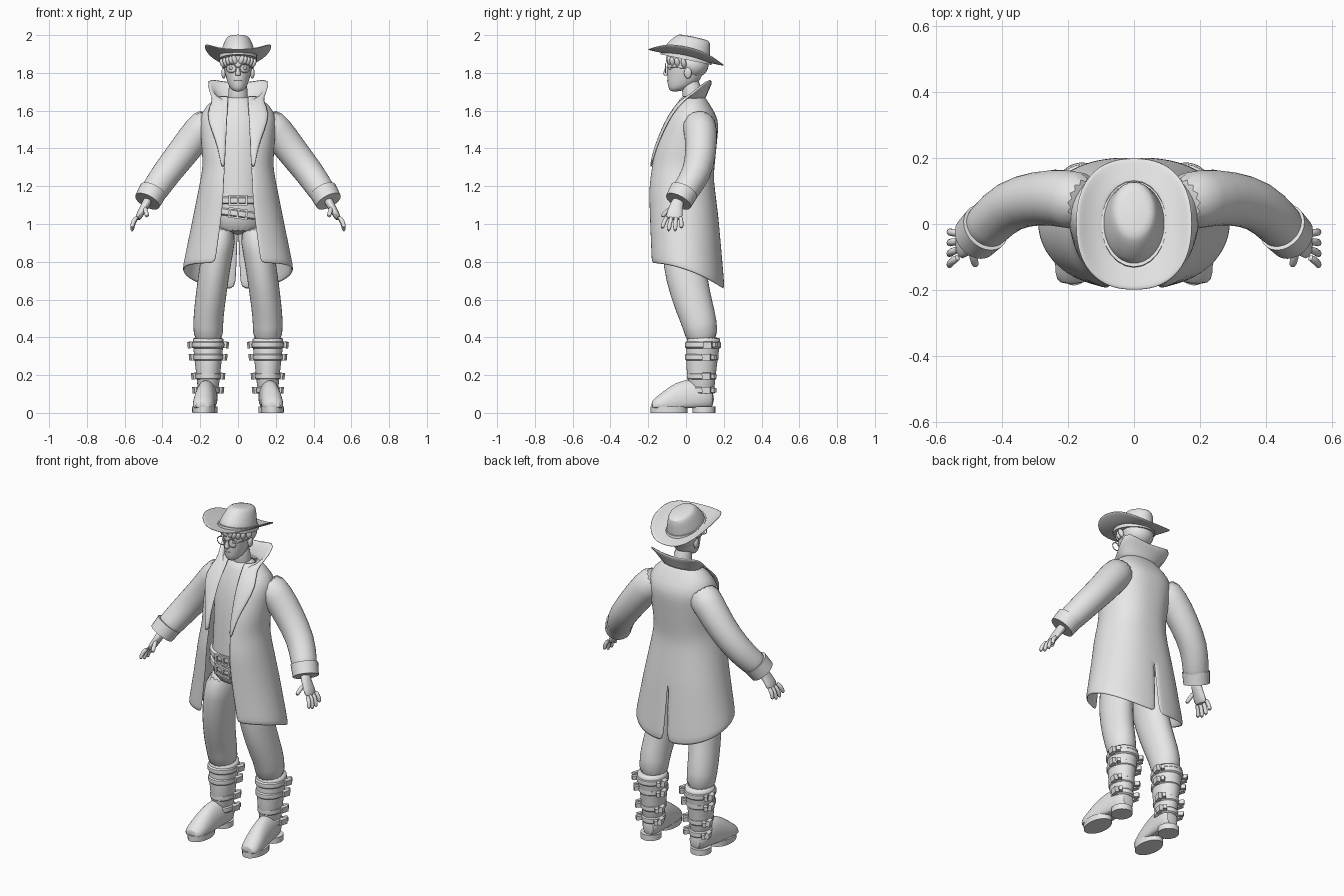
import bpy, bmesh
from math import sin, cos, asin, pi, copysign, radians
from mathutils import Vector, Matrix, Euler

cube = bpy.data.objects.get("Cube")
if cube:
    bpy.data.objects.remove(cube)

GREY = (.8, .8, .8, 1)
grey = bpy.data.materials.new("plain_grey")
grey.use_nodes = True
grey.diffuse_color = GREY
grey.node_tree.nodes["Principled BSDF"].inputs["Base Color"].default_value = GREY


def add(name, bm, mirror=False, sub=0, thick=0):
    """Turn a bmesh into a shaded object with its modifiers."""
    bmesh.ops.recalc_face_normals(bm, faces=bm.faces)
    mesh = bpy.data.meshes.new(name)
    bm.to_mesh(mesh)
    bm.free()
    mesh.materials.append(grey)
    ob = bpy.data.objects.new(name, mesh)
    bpy.context.collection.objects.link(ob)
    if mirror:
        ob.modifiers.new("mirror", "MIRROR")
    if thick:
        shell = ob.modifiers.new("thickness", "SOLIDIFY")
        shell.thickness, shell.offset = thick, 0
    if sub:
        smooth = ob.modifiers.new("smooth", "SUBSURF")
        smooth.levels = smooth.render_levels = sub
    bpy.ops.object.select_all(action="DESELECT")
    ob.select_set(True)
    bpy.context.view_layer.objects.active = ob
    bpy.ops.object.shade_smooth_by_angle(angle=radians(50))
    return ob


def sheet(name, rows, closed=False, caps=False, **options):
    """Skin a grid of points."""
    bm = bmesh.new()
    grid = [[bm.verts.new(point) for point in row] for row in rows]
    count = len(grid[0])
    for lower, upper in zip(grid, grid[1:]):
        for i in range(count if closed else count - 1):
            j = (i + 1) % count
            bm.faces.new((lower[i], lower[j], upper[j], upper[i]))
    if caps:
        bm.faces.new(grid[0])
        bm.faces.new(grid[-1])
    return add(name, bm, **options)


def ellipse(center, across, along, count):
    turns = [2 * pi * i / count for i in range(count)]
    return [Vector(center) + across * cos(a) + along * sin(a) for a in turns]


def stack(name, levels, x=0, shear=0, sub=1, **options):
    """Level ellipses given as (y, z, half width, half depth)."""
    rows = []
    for y, z, width, depth in levels:
        ring = ellipse((x, y, z), Vector((width, 0, 0)), Vector((0, depth, 0)), 24)
        for point in ring:
            point.z += shear * point.y
        rows.append(ring)
    return sheet(name, rows, closed=True, caps=True, sub=sub, **options)


def band(name, y, z, width, depth, half, **options):
    """A strap around a limb, with soft edges."""
    edge = half * .85
    levels = [(y, z - half, width - .01, depth - .01), (y, z - edge, width, depth),
              (y, z + edge, width, depth), (y, z + half, width - .01, depth - .01)]
    return stack(name, levels, **options)


def tube(name, path, start, end, ref=(0, 1, 0), count=16, floor=0, sub=1, **options):
    """Ellipses across a path; the two radii blend from start to end."""
    points = [Vector(p) for p in path]
    last = len(points) - 1
    rows = []
    for k, point in enumerate(points):
        tangent = (points[min(k + 1, last)] - points[max(k - 1, 0)]).normalized()
        side = Vector(ref)
        side = (side - tangent * side.dot(tangent)).normalized()
        radii = Vector(start).lerp(Vector(end), k / last)
        rows.append(ellipse(point, side * radii.x, tangent.cross(side) * radii.y, count))
    return sheet(name, rows, closed=True, caps=True, sub=sub, **options)


def wire(name, path, radius, **options):
    return tube(name, path, (radius, radius), (radius, radius), count=8, **options)


def solid(name, place, size, turn=(0, 0, 0), ball=False, **options):
    bm = bmesh.new()
    matrix = Matrix.LocRotScale(Vector(place), Euler(turn), Vector(size))
    if ball:
        bmesh.ops.create_uvsphere(bm, u_segments=20, v_segments=12, radius=1, matrix=matrix)
    else:
        bmesh.ops.create_cube(bm, size=1, matrix=matrix)
    return add(name, bm, **options)


def blend(t, *keys):
    """Straight-line values between (position, value) keys."""
    for (a, u), (b, v) in zip(keys, keys[1:]):
        if t <= b:
            return u + (v - u) * (t - a) / (b - a)
    return keys[-1][1]


# Hat: curled brim and tilted crown with a band
def brim_point(turn, reach):
    c, s = cos(turn), sin(turn)
    x = copysign(abs(c) ** .85, c) * (.09 + .087 * reach)
    y = copysign(abs(s) ** .85, s) * (.12 + .081 * reach)
    return x, y, 1.883 - .21 * y + .058 * abs(x / .177) ** 2.6


brim = [[brim_point(pi * i / 20, k / 4) for i in range(40)] for k in range(5)]
sheet("hat_brim", brim, closed=True, thick=.008, sub=1)
stack("hat_crown", [(0, 1.87, .1, .13), (0, 1.9, .094, .125), (.02, 1.95, .08, .11),
                    (.04, 1.99, .065, .09), (.04, 2, .05, .07)], shear=-.21)
stack("hat_band", [(0, 1.87, .102, .135), (0, 1.9, .099, .13)], shear=-.21, sub=0)

# Head, hair and glasses
stack("head", [(-.06, 1.7, .02, .02), (-.035, 1.72, .045, .06), (-.01, 1.76, .06, .09),
               (0, 1.82, .075, .1), (0, 1.88, .08, .1), (.01, 1.93, .06, .08)])
stack("neck", [(.04, 1.6, .06, .055), (.035, 1.68, .05, .05), (.02, 1.78, .05, .055)])
stack("nose", [(-.105, 1.785, .015, .014), (-.108, 1.795, .014, .014), (-.1, 1.835, .007, .01)])
solid("lips", (0, -.09, 1.76), (.022, .01, .006), ball=True)
solid("ear", (.076, .01, 1.8), (.012, .02, .03), ball=True, mirror=True)
solid("eye", (.034, -.083, 1.825), (.014, .01, .008), ball=True, mirror=True)
solid("hair_back", (0, .035, 1.845), (.086, .085, .075), ball=True)
for i in range(5):
    solid("hair_lock", (.018 + .016 * i, -.092 + .005 * i * i, 1.868 - .004 * i),
          (.014, .014, .026), turn=(.2, .35, 0), ball=True, mirror=True)
rim = ellipse((.036, -.108, 1.825), Vector((.026, 0, 0)), Vector((0, 0, .024)), 20)
wire("glasses_rim", rim + rim[:1], .003, mirror=True)
wire("glasses_arm", [(.062, -.105, 1.83), (.083, .015, 1.825)], .003, ref=(0, 0, 1), mirror=True)
wire("glasses_bridge", [(-.01, -.108, 1.83), (.01, -.108, 1.83)], .003)

# Shirt and hips
stack("shirt", [(0, .94, .13, .11), (0, 1.05, .16, .13), (0, 1.2, .14, .12), (.015, 1.4, .15, .125),
                (.03, 1.55, .15, .11), (.035, 1.64, .1, .075), (.035, 1.68, .055, .055)])

# Belts with buckle frames
for z, tilt in ((1.125, 0), (1.055, .14)):
    belt = band("belt", 0, 0, .167, .138, .022)
    belt.location.z, belt.rotation_euler.y = z, tilt
    for step in (-1, 0, 1):
        shift = .045 * step
        solid("buckle_post", (shift, -.145, z - shift * tilt), (.01, .014, .054), turn=(0, tilt, 0))
        if step:
            solid("buckle_bar", (0, -.145, z + shift / 2), (.1, .014, .01), turn=(0, tilt, 0))


# Coat: half a shell from the front opening (share 0) to the back slit (share 1)
def coat_point(z, share):
    width = blend(z, (.75, .29), (1.3, .18), (1.6, .2), (1.68, .09))
    front = blend(z, (.75, -.19), (1.2, -.2), (1.4, -.17), (1.55, -.11), (1.68, -.02))
    back = blend(z, (.75, .2), (1.25, .14), (1.55, .17), (1.68, .09))
    opening = blend(z, (.75, .12), (1.1, .08), (1.68, .05))
    start = asin((opening / width) ** 1.25)
    turn = start + (pi - start) * share
    x = width * sin(turn) ** .8 if share < 1 else max(0, .95 - z) * .06
    y = (front + back) / 2 - (back - front) / 2 * cos(turn)
    if z < 1:  # the hem drops toward the back
        hem = .755 - .35 * y - .8 * y * y
        z = 1 - (1 - z) / .25 * (1 - hem)
    return Vector((x, y, z))


levels = [blend(k, (0, 1.68), (15, .75)) for k in range(16)]
sheet("coat", [[coat_point(z, i / 18) for i in range(19)] for z in levels],
      mirror=True, thick=.012, sub=1)

# Lapels rising into the flared standing collar
inner = [coat_point(1.3 + .09 * k, 0) for k in range(5)]
inner += [coat_point(1.66, k / 4) for k in range(1, 5)]
outer = [(.09, -.19, 1.3), (.105, -.16, 1.4), (.14, -.12, 1.49), (.175, -.07, 1.59), (.13, -.01, 1.655),
         (.15, .035, 1.69), (.172, .125, 1.775), (.1, .137, 1.76), (0, .135, 1.745)]
middle = [a.lerp(Vector(b), .5) + Vector((0, -.006, 0)) for a, b in zip(inner, outer)]
sheet("collar", [inner, middle, outer], mirror=True, thick=.013, sub=1)

# Sleeves and cuffs
tube("sleeve", [(.13, .06, 1.56), (.21, .08, 1.49), (.29, .08, 1.38), (.38, .06, 1.27),
                (.44, 0, 1.18), (.475, -.035, 1.13)], (.095, .095), (.068, .068), mirror=True)
tube("cuff", [(.45, -.01, 1.175), (.48, -.04, 1.12)], (.077, .075), (.073, .071),
     count=24, sub=0, mirror=True)

# Hands
tube("palm", [(.47, -.035, 1.14), (.49, -.05, 1.1), (.515, -.06, 1.06), (.535, -.065, 1.02)],
     (.03, .026), (.048, .016), mirror=True)
for spread in (-1.5, -.5, .5, 1.5):
    base = Vector((.53, -.064 + .024 * spread, 1.04))
    tip = Vector((.562, -.076 + .035 * spread, .95 + .015 * abs(spread)))
    knuckle = base.lerp(tip, .5) + Vector((.01, 0, .01))
    wire("finger", [base, knuckle, tip], .0125, mirror=True)
wire("thumb", [(.495, -.07, 1.09), (.487, -.105, 1.065), (.48, -.13, 1.035)], .013,
     ref=(1, 0, 0), mirror=True)

# Trousers
tube("trouser_leg", [(.08, 0, 1), (.11, -.01, .85), (.13, 0, .72), (.15, .04, .57), (.16, .075, .47),
                     (.155, .09, .36)], (.085, .13), (.08, .085), ref=(1, 0, 0), mirror=True)

# Boots: shaft, foot flattened onto its sole, toe sole and heel
stack("boot_shaft", [(.085, .08, .055, .065), (.08, .2, .062, .077), (.085, .3, .076, .086),
                     (.094, .39, .083, .09), (.094, .4, .083, .09)], x=.158, mirror=True)
foot = []
for y, z, width, height in ((.15, .07, .04, .05), (.1, .09, .058, .09), (-.02, .07, .056, .11),
                            (-.09, .05, .06, .09), (-.15, .04, .058, .05), (-.185, .035, .04, .03)):
    ring = ellipse((.17 - .1 * y, y, z), Vector((width, 0, 0)), Vector((0, 0, height)), 16)
    for point in ring:
        point.z = max(point.z, .026)
    foot.append(ring)
sheet("boot_foot", foot, closed=True, caps=True, sub=1, mirror=True)
stack("toe_sole", [(-.09, 0, .06, .097), (-.09, .034, .062, .097)], x=.182, sub=0, mirror=True)
stack("boot_heel", [(.095, 0, .057, .06), (.095, .034, .057, .06)], x=.166, sub=0, mirror=True)

# Boot straps with buckles and loose ends
for z in (.36, .295, .195, .12):
    radius = blend(z, (.12, .063), (.2, .069), (.36, .087))
    y = .083 + max(0, z - .3) * .12
    band("boot_strap", y, z, radius, radius + .011, .02, x=.158, mirror=True)
    for side in (-1, 1):
        solid("boot_buckle", (.158 + side * radius * 1.07, y + .025, z), (.022, .045, .034),
              turn=(0, side * .1, side * -.25), mirror=True)
        solid("strap_end", (.158 + side * radius * .9, y + .06, z), (.02, .03, .024),
              turn=(0, 0, side * -.7), mirror=True)
